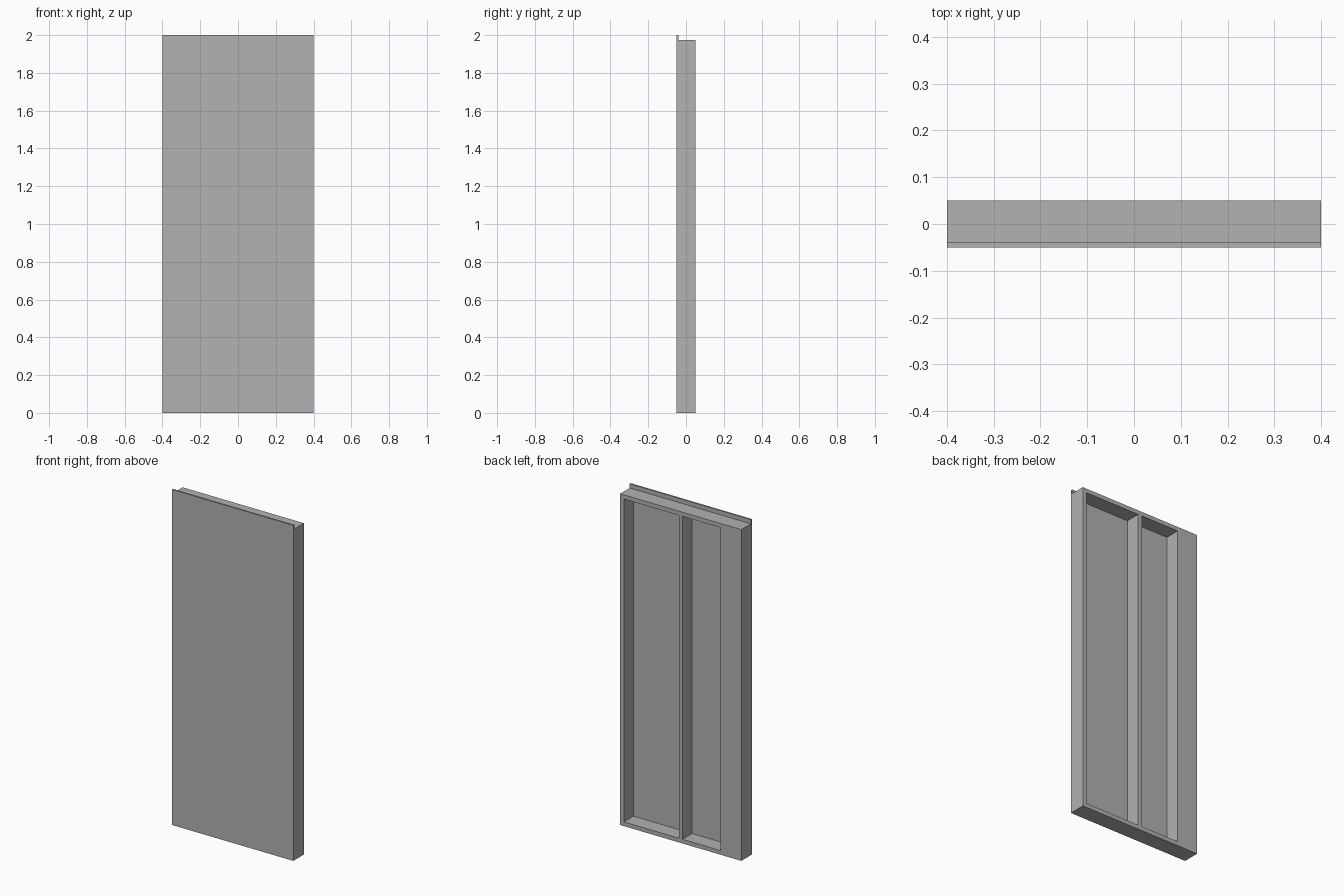
import bpy

cube = bpy.data.objects.get("Cube")
if cube:
    bpy.data.objects.remove(cube, do_unlink=True)

# Main dimensions
HALF_W = 0.4        # half the panel width
FRONT, BACK = -0.05, 0.05
SKIN = 0.01         # facing sheet thickness
BOARD = 0.025       # framing board thickness
FRAME_TOP = 2.0 - BOARD

grey = bpy.data.materials.new("plain_grey")
grey.use_nodes = True
colour = (0.445, 0.445, 0.445, 1)
grey.diffuse_color = colour
grey.node_tree.nodes["Principled BSDF"].inputs["Base Color"].default_value = colour


def box(name, low, high):
    """Flat-faced box between two opposite corners."""
    bpy.ops.mesh.primitive_cube_add(size=1)
    ob = bpy.context.object
    ob.name = name
    ob.data.name = name
    for v in ob.data.vertices:
        v.co = [high[i] if v.co[i] > 0 else low[i] for i in range(3)]
    ob.data.materials.append(grey)
    return ob


# Facing sheet, standing proud of the frame at the top
box("facing_sheet", (-HALF_W, FRONT, 0), (HALF_W, FRONT + SKIN, 2))

# Bottom and top rails
for name, z in (("bottom_rail", 0), ("top_rail", FRAME_TOP - BOARD)):
    box(name, (-HALF_W, FRONT + SKIN, z), (HALF_W, BACK, z + BOARD))

# Upright studs between the rails, the right one being much wider
studs = {
    "left_stud": (HALF_W - BOARD, HALF_W),
    "middle_stud": (-BOARD / 2, BOARD / 2),
    "wide_right_stud": (-HALF_W, -0.264),
}
for name, (x0, x1) in studs.items():
    box(name, (x0, FRONT + SKIN, BOARD), (x1, BACK, FRAME_TOP - BOARD))
